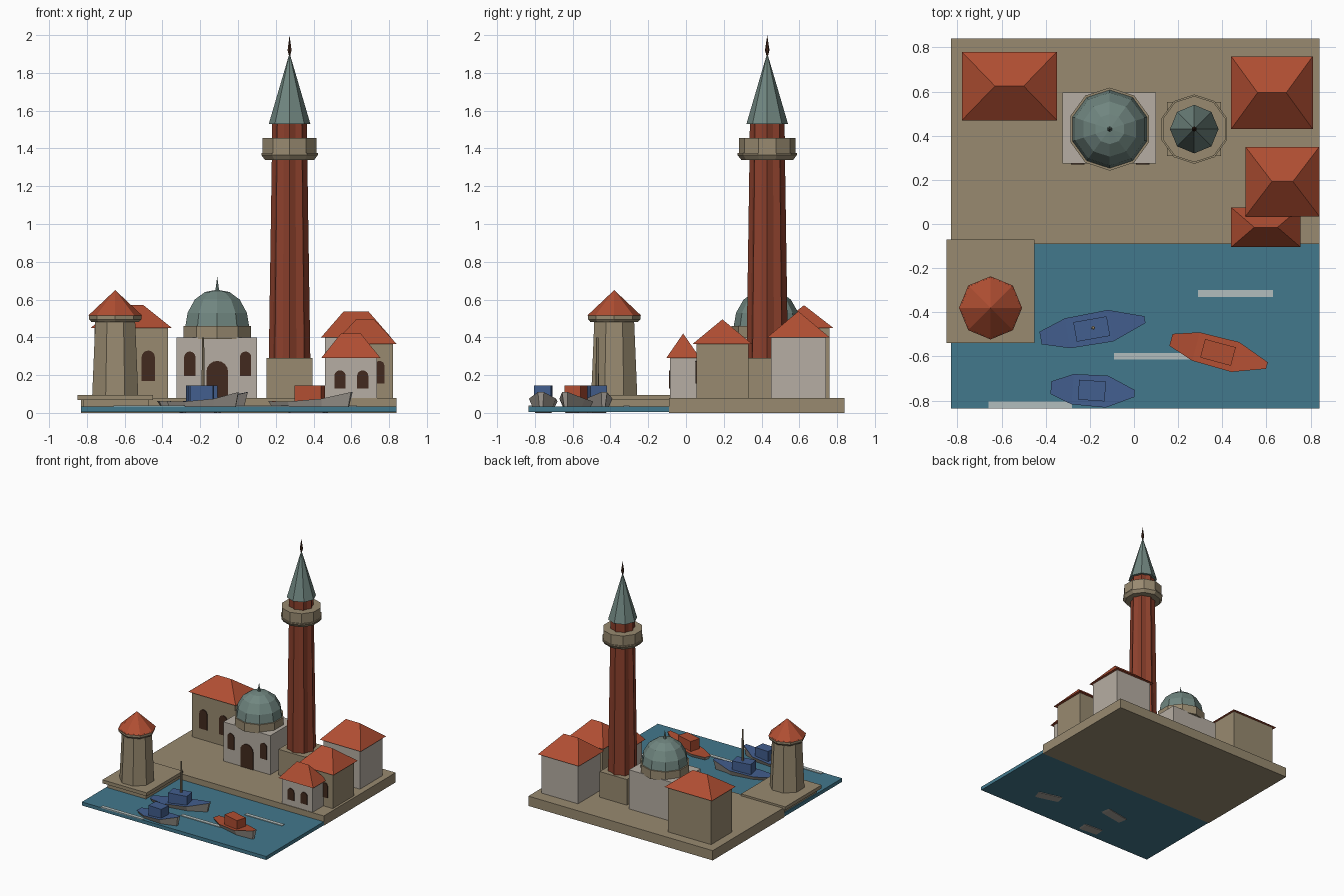
import bpy, bmesh
from math import pi, sin, cos, radians
from mathutils import Matrix, Vector

cube = bpy.data.objects.get("Cube")
if cube:
    bpy.data.objects.remove(cube)


def material(name, r, g, b):
    lin = [((c / 255 + 0.055) / 1.055) ** 2.4 for c in (r, g, b)] + [1]
    m = bpy.data.materials.new(name)
    m.use_nodes = True
    m.diffuse_color = lin
    m.node_tree.nodes["Principled BSDF"].inputs["Base Color"].default_value = lin
    return m


STONE = material("tan stone", 152, 138, 112)
PLASTER = material("pale plaster", 182, 174, 163)
WATER = material("sea blue", 66, 120, 140)
TILE = material("red tile", 176, 78, 50)
BRICK = material("brick red", 140, 64, 44)
LEAD = material("lead green", 112, 134, 128)
DARK = material("dark wood", 66, 42, 30)
BLUE = material("boat blue", 66, 94, 142)
FOAM = material("foam white", 178, 190, 190)
HULL = material("hull grey", 168, 162, 154)


def finish(name, bm, *mats):
    bmesh.ops.recalc_face_normals(bm, faces=bm.faces)
    mesh = bpy.data.meshes.new(name)
    bm.to_mesh(mesh)
    bm.free()
    for m in mats:
        mesh.materials.append(m)
    ob = bpy.data.objects.new(name, mesh)
    bpy.context.collection.objects.link(ob)
    return ob


def box(name, x, y, z, mat):
    """Box from its (low, high) extents."""
    bm = bmesh.new()
    bmesh.ops.create_cube(bm, size=1)
    for v in bm.verts:
        v.co = [lim[0] if c < 0 else lim[1] for c, lim in zip(v.co, (x, y, z))]
    return finish(name, bm, mat)


def loft(bm, rings):
    """Skin a stack of equal-length rings and cap both ends."""
    rows = [[bm.verts.new(p) for p in ring] for ring in rings]
    n = len(rows[0])
    for a, b in zip(rows, rows[1:]):
        for i in range(n):
            j = (i + 1) % n
            bm.faces.new((a[i], a[j], b[j], b[i]))
    return bm.faces.new(rows[0][::-1]), bm.faces.new(rows[-1])


def turned(name, centre, profile, sides, mat, turn=0.0, flute=1.0):
    """Faceted column from a (radius, height) profile, optionally fluted."""
    rings = []
    for r, z in profile:
        ring = []
        for i in range(sides):
            a = pi / 2 + turn + 2 * pi * i / sides
            k = r * (flute if i % 2 else 1)
            ring.append((centre[0] + k * cos(a), centre[1] + k * sin(a), z))
        rings.append(ring)
    bm = bmesh.new()
    loft(bm, rings)
    bmesh.ops.remove_doubles(bm, verts=bm.verts, dist=0.0002)
    return finish(name, bm, mat)


def arch(name, x, y, z0, z1, width):
    """Thin round-headed plate on a wall facing the front."""
    r = width / 2
    pts = [(x - r, z0), (x + r, z0)]
    pts += [(x + r * cos(pi * i / 8), z1 - r + r * sin(pi * i / 8)) for i in range(9)]
    bm = bmesh.new()
    loft(bm, [[(px, y + d, pz) for px, pz in pts] for d in (-0.006, 0.002)])
    return finish(name, bm, DARK)


def house(name, x, y, eave, ridge, apex, wall, windows=(), sill=0, head=0, width=0.07):
    """Walls under a hipped roof; x and y are the eave extents."""
    e = 0.02
    box(name + "_walls", (x[0] + e, x[1] - e), (y[0] + e, y[1] - e), (0.06, eave), wall)
    bm = bmesh.new()
    c = [bm.verts.new((px, py, eave)) for px, py in
         ((x[0], y[0]), (x[1], y[0]), (x[1], y[1]), (x[0], y[1]))]
    t = [bm.verts.new((px, sum(y) / 2, apex)) for px in ridge]
    for f in ((c[0], c[1], t[1], t[0]), (c[1], c[2], t[1]),
              (c[2], c[3], t[0], t[1]), (c[3], c[0], t[0]), c[::-1]):
        bm.faces.new(f)
    finish(name + "_roof", bm, TILE)
    for i, wx in enumerate(windows):
        arch(f"{name}_window_{i + 1}", wx, y[0] + e, sill, head, width)


def boat(name, x, y, length, beam, angle, paint):
    """Hull lofted stern to bow with a painted deck and cabin."""
    stations = ((-0.5, 0.4, 0.062), (-0.24, 0.95, 0.06), (0.17, 1.0, 0.075), (0.5, 0.22, 0.11))
    rings = []
    for t, w, top in stations:
        u, h = t * length, w * beam / 2
        keel = 0.0 if abs(t) < 0.4 else 0.03
        rings.append([(u, -h, top), (u * 0.92, -h * 0.55, keel),
                      (u * 0.92, h * 0.55, keel), (u, h, top)])
    bm = bmesh.new()
    loft(bm, rings)
    bm.normal_update()
    for f in bm.faces:
        if all(v.co.z > 0.05 for v in f.verts):
            f.material_index = 1
    place = Matrix.Translation((x, y, 0)) @ Matrix.Rotation(radians(angle), 4, "Z")
    finish(name + "_hull", bm, HULL, paint).matrix_world = place
    cabin = box(name + "_cabin", (-0.17 * length, 0.15 * length),
                (-0.31 * beam, 0.31 * beam), (0.05, 0.145), paint)
    cabin.matrix_world = place


# Ground, sea and pier
box("quay", (-0.83, 0.84), (-0.09, 0.84), (0, 0.08), STONE)
box("sea", (-0.83, 0.84), (-0.835, -0.09), (0.004, 0.033), WATER)
box("pier_footing", (-0.82, -0.47), (-0.52, -0.08), (0.01, 0.07), STONE)
box("pier_deck", (-0.85, -0.45), (-0.54, -0.07), (0.068, 0.096), STONE)
for i, (x0, x1, y) in enumerate(((0.29, 0.63, -0.315), (-0.09, 0.27, -0.6), (-0.66, -0.28, -0.82))):
    box(f"wave_{i + 1}", (x0, x1), (y - 0.015, y + 0.015), (0.03, 0.038), FOAM)

# Watch tower on the pier
tower = (-0.65, -0.38)
turned("tower_shaft", tower, ((0.132, 0.09), (0.114, 0.49)), 8, STONE, pi / 8)
turned("tower_cornice", tower, ((0.125, 0.48), (0.138, 0.495), (0.138, 0.52)), 8, STONE)
turned("tower_roof", tower, ((0.143, 0.515), (0, 0.65)), 8, TILE)

# Domed hall
hall = (-0.11, 0.43)
box("hall_walls", (-0.325, 0.1), (0.275, 0.595), (0.06, 0.4), PLASTER)
turned("hall_drum", hall, ((0.188, 0.39), (0.188, 0.46)), 10, STONE)
turned("hall_dome", hall, ((0.178, 0.455), (0.165, 0.53), (0.125, 0.6), (0.068, 0.64), (0, 0.652)), 10, LEAD)
turned("hall_finial", hall, ((0.013, 0.64), (0, 0.72)), 6, LEAD)
arch("hall_door", hall[0], 0.275, 0.08, 0.275, 0.115)
for side, x in (("right", -0.255), ("left", 0.04)):
    arch(f"hall_window_{side}", x, 0.275, 0.195, 0.325, 0.06)

# Tall slender tower
spire = (0.273, 0.43)
box("spire_plinth", (0.15, 0.395), (0.308, 0.552), (0.06, 0.29), STONE)
turned("spire_shaft", spire, ((0.11, 0.28), (0.094, 1.35), (0.092, 1.54)), 16, BRICK, 0, 0.86)
turned("spire_balcony_base", spire, ((0.138, 1.34), (0.157, 1.365), (0.157, 1.375)), 10, STONE)
turned("spire_balcony", spire, ((0.15, 1.37), (0.15, 1.455)), 10, STONE)
turned("spire_cap", spire, ((0.11, 1.53), (0, 1.905)), 8, LEAD)
turned("spire_finial", spire, ((0.004, 1.89), (0.012, 1.92), (0, 2.0)), 6, DARK)

# Houses along the quay
house("back_right_house", (-0.78, -0.35), (0.47, 0.78), 0.45, (-0.63, -0.5), 0.57,
      STONE, (-0.655, -0.475), 0.17, 0.33)
house("back_left_house", (0.44, 0.81), (0.43, 0.76), 0.4, (0.56, 0.69), 0.538, PLASTER)
house("middle_left_house", (0.505, 0.84), (0.035, 0.35), 0.365, (0.625, 0.72), 0.495,
      STONE, (0.595, 0.75), 0.155, 0.275, 0.05)
house("front_left_house", (0.44, 0.755), (-0.105, 0.075), 0.29, (0.545, 0.65), 0.42,
      PLASTER, (0.54, 0.66), 0.13, 0.225, 0.06)

# Boats
boat("large_blue_boat", -0.187, -0.475, 0.48, 0.145, 10, BLUE)
boat("red_boat", 0.385, -0.583, 0.45, 0.14, -15, TILE)
boat("small_blue_boat", -0.187, -0.755, 0.38, 0.145, -4, BLUE)
turned("boat_mast", (-0.185, -0.47), ((0.009, 0.05), (0.007, 0.4)), 6, STONE)
